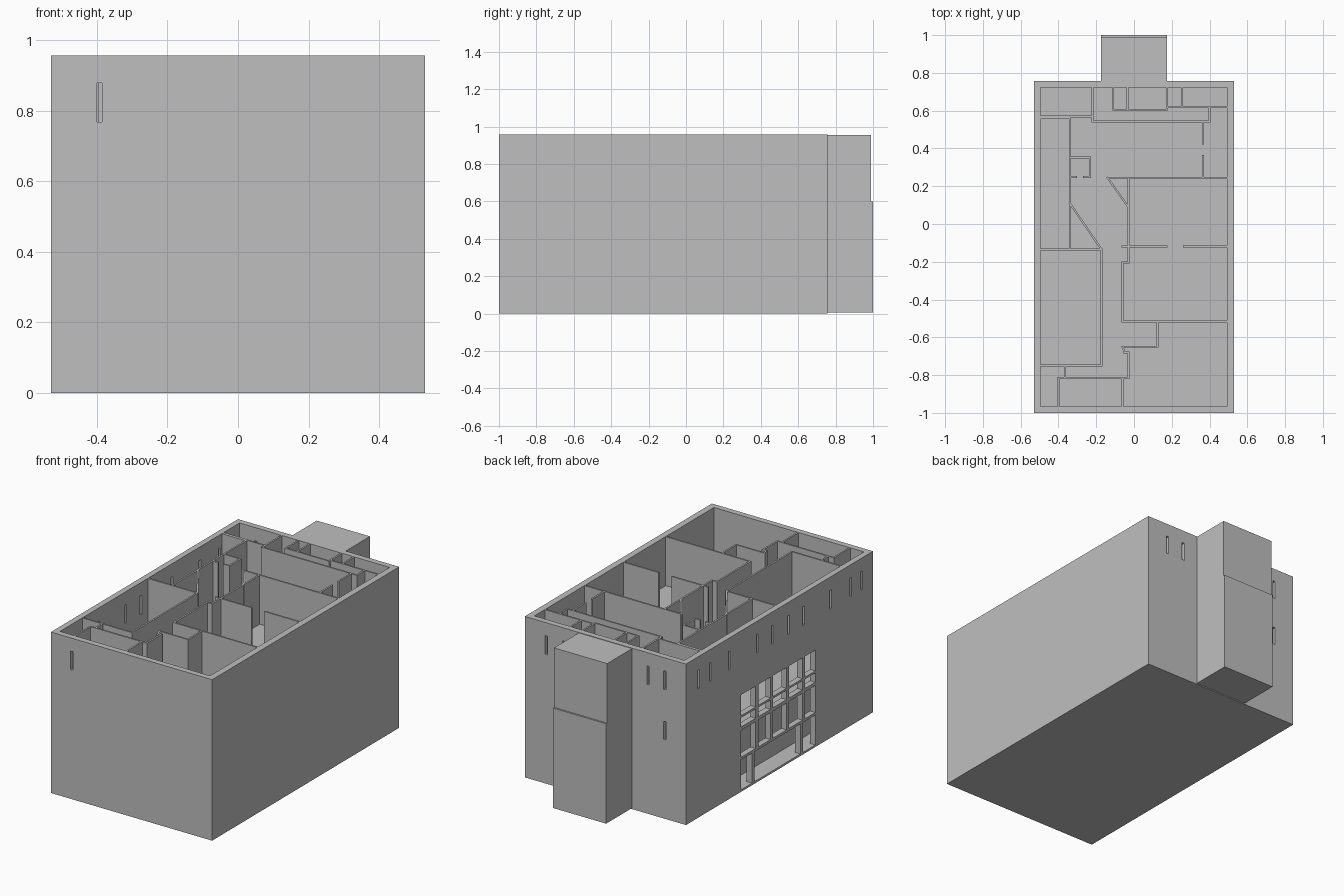
import bpy, bmesh
from math import hypot
from mathutils import Vector

if "Cube" in bpy.data.objects:
    bpy.data.objects.remove(bpy.data.objects["Cube"], do_unlink=True)

plaster = bpy.data.materials.new("plain grey")
plaster.use_nodes = True
GREY = (0.52, 0.52, 0.52, 1)
plaster.diffuse_color = GREY
plaster.node_tree.nodes["Principled BSDF"].inputs["Base Color"].default_value = GREY

TOP, FLOOR, LOWER = 0.957, 0.665, 0.376


def add_box(bm, x, y, z):
    """Add a box spanning the given (low, high) ranges."""
    verts = bmesh.ops.create_cube(bm, size=1)["verts"]
    for v in verts:
        for i, (low, high) in enumerate((x, y, z)):
            v.co[i] = low if v.co[i] < 0 else high


def add_wall(bm, a, b, z, thick=0.01):
    """Add an upright wall along the line from a to b."""
    a, b = Vector(a), Vector(b)
    along = (b - a).normalized() * thick / 2
    side = Vector((-along.y, along.x))
    a, b = a - along, b + along
    ring = [a + side, a - side, b - side, b + side]
    base = bm.faces.new([bm.verts.new((p.x, p.y, z[0])) for p in ring])
    top = bmesh.ops.extrude_face_region(bm, geom=[base])["geom"]
    for v in top:
        if isinstance(v, bmesh.types.BMVert):
            v.co.z = z[1]


def finish(name, bm):
    bmesh.ops.recalc_face_normals(bm, faces=bm.faces)
    mesh = bpy.data.meshes.new(name)
    bm.to_mesh(mesh)
    bm.free()
    mesh.materials.append(plaster)
    obj = bpy.data.objects.new(name, mesh)
    bpy.context.collection.objects.link(obj)
    return obj


def boxes(name, *spans):
    bm = bmesh.new()
    for span in spans:
        add_box(bm, *span)
    return finish(name, bm)


def cut(target, cutter):
    cutter.hide_render = True
    mod = target.modifiers.new("cut", "BOOLEAN")
    mod.operation, mod.solver, mod.object = "DIFFERENCE", "EXACT", cutter
    bpy.context.view_layer.objects.active = target
    bpy.ops.object.modifier_apply(modifier=mod.name)
    bpy.data.objects.remove(cutter, do_unlink=True)


# Outer shell, hollow from above
shell = boxes("outer_walls", ((-0.53, 0.53), (-1, 0.757), (0, TOP)))
cut(shell, boxes("cavity", ((-0.495, 0.492), (-0.965, 0.722), (0.01, 2))))

# Slit windows and the large gridded window
HIGH, LOW, W = (0.768, 0.878), (0.47, 0.578), 0.008
openings = []
for y in (0.64, 0.53, 0.35, 0.087, -0.054, -0.205, -0.347, -0.6, -0.79, -0.894):
    openings.append(((-0.6, -0.45), (y - W, y + W), HIGH))
for x, z in ((0.39, HIGH), (0.275, HIGH), (-0.28, HIGH), (-0.39, HIGH), (-0.39, LOW)):
    openings.append(((x - W, x + W), (0.7, 0.8), z))
openings.append(((-0.4, -0.385), (-1.1, -0.94), HIGH))

wide, narrow = (0.125, -0.33), (0.09, -0.05, -0.2, -0.35)
rows = (((0.012, 0.19), wide), ((0.205, 0.365), narrow),
        ((0.385, 0.44), narrow), ((0.452, 0.576), narrow))
for z, posts in rows:
    edges = (0.25,) + posts + (-0.47,)
    for left, right in zip(edges, edges[1:]):
        openings.append(((-0.6, -0.45), (right + 0.012, left - 0.012), z))
cut(shell, boxes("openings", *openings))

# Storey floors
for name, z in (("middle_floor", LOWER), ("upper_floor", FLOOR)):
    boxes(name, ((-0.5, 0.5), (-0.97, 0.73), (z - 0.012, z)))

# Wall behind the lower window rows
boxes("lower_inner_wall", ((-0.42, -0.41), (-0.6, 0.35), (0.005, LOWER - 0.01)))

# Rear tower, slightly deeper in its lower part
boxes("rear_tower", ((-0.175, 0.175), (0.75, 0.99), (0.006, 0.954)))
boxes("rear_tower_base", ((-0.175, 0.175), (0.98, 1.0), (0.006, 0.6)))

# Upper storey partitions, each a chain of points
partitions = {
    "rear_left_room": [(-0.5, 0.57), (-0.22, 0.57)],
    "rear_corridor": [(-0.22, 0.73), (-0.22, 0.543), (0.4, 0.543), (0.4, 0.615)],
    "rear_right_room": [(0.175, 0.618), (0.495, 0.618)],
    "rear_closet": [(-0.11, 0.73), (-0.11, 0.605), (0.175, 0.605), (0.175, 0.73)],
    "rear_closet_divider": [(-0.035, 0.73), (-0.035, 0.605)],
    "rear_room_divider": [(0.255, 0.73), (0.255, 0.618)],
    "side_passage_rear": [(0.365, 0.543), (0.365, 0.425)],
    "side_passage_front": [(0.365, 0.36), (0.365, 0.245)],
    "hall_wall": [(0.495, 0.245), (-0.14, 0.245), (-0.03, 0.09)],
    "long_side_wall": [(-0.34, 0.56), (-0.34, -0.13)],
    "side_wall_return": [(-0.5, 0.562), (-0.34, 0.562)],
    "cupboard": [(-0.34, 0.353), (-0.232, 0.353), (-0.232, 0.248), (-0.265, 0.248)],
    "cupboard_stub": [(-0.34, 0.248), (-0.308, 0.248)],
    "slanted_wall": [(-0.34, 0.11), (-0.172, -0.135)],
    "central_wall": [(-0.03, 0.245), (-0.03, -0.203), (-0.06, -0.203),
                     (-0.06, -0.517), (0.495, -0.517)],
    "room_divider_inner": [(-0.06, -0.12), (0.172, -0.12)],
    "room_divider_outer": [(0.265, -0.12), (0.495, -0.12)],
    "alcove": [(0.125, -0.517), (0.125, -0.65), (-0.06, -0.65), (-0.05, -0.68),
               (-0.03, -0.68), (-0.03, -0.815), (-0.4, -0.815), (-0.4, -0.97)],
    "front_divider": [(-0.06, -0.815), (-0.06, -0.97)],
    "left_room": [(-0.5, -0.135), (-0.172, -0.135), (-0.172, -0.75), (-0.5, -0.75)],
    "front_closet": [(-0.365, -0.75), (-0.365, -0.815)],
}
for name, points in partitions.items():
    bm = bmesh.new()
    for a, b in zip(points, points[1:]):
        add_wall(bm, a, b, (FLOOR - 0.005, TOP - 0.001))
    finish(name + "_partition", bm)
